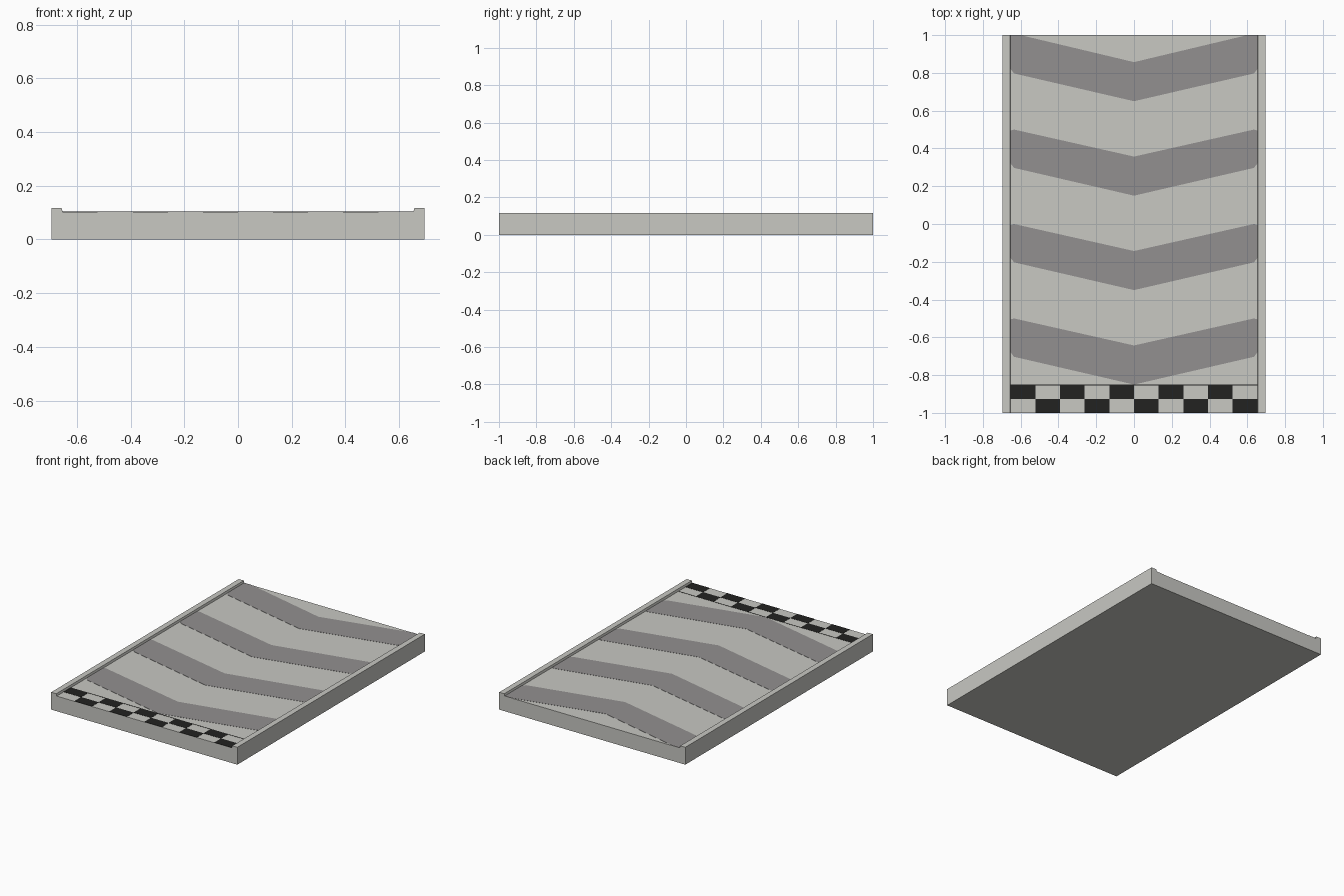
import bpy, bmesh

if "Cube" in bpy.data.objects:
    bpy.data.objects.remove(bpy.data.objects["Cube"])

FLOOR, PLATE = 0.102, 0.0012
W = 0.653          # half width of the track surface


def material(name, rgb):
    m = bpy.data.materials.new(name)
    m.diffuse_color = (*rgb, 1)
    m.use_nodes = True
    m.node_tree.nodes["Principled BSDF"].inputs["Base Color"].default_value = m.diffuse_color
    return m


light = material("light_grey", (0.58, 0.58, 0.545))
grey = material("mid_grey", (0.29, 0.28, 0.28))
black = material("black", (0.016, 0.016, 0.015))


def finish(bm, name, mat):
    bmesh.ops.recalc_face_normals(bm, faces=bm.faces)
    me = bpy.data.meshes.new(name)
    bm.to_mesh(me)
    bm.free()
    me.materials.append(mat)
    ob = bpy.data.objects.new(name, me)
    bpy.context.collection.objects.link(ob)
    return ob


def prism(bm, points, offset):
    face = bm.faces.new([bm.verts.new(p) for p in points])
    res = bmesh.ops.extrude_face_region(bm, geom=[face])
    verts = [g for g in res["geom"] if isinstance(g, bmesh.types.BMVert)]
    bmesh.ops.translate(bm, verts=verts, vec=offset)


def plate(bm, outline):
    prism(bm, [(x, y, FLOOR) for x, y in outline], (0, 0, PLATE))


# Track bed with raised side rails, one cross-section run along y
half = [(0.695, 0), (0.695, 0.117), (0.657, 0.117), (W, FLOOR)]
section = half + [(-x, z) for x, z in reversed(half)]
bm = bmesh.new()
prism(bm, [(x, -1, z) for x, z in section], (0, 2, 0))
finish(bm, "track_bed", light)

# Painted chevrons, ends slightly clipped at the rails
bm = bmesh.new()
for i in range(4):
    y = -0.85 + 0.5 * i
    right = [(0, y), (0.635, y + 0.147), (W, y + 0.17),
             (W, y + 0.345), (0.635, y + 0.35), (0, y + 0.207)]
    if i == 3:      # last chevron is cut off by the end of the track
        right[3:5] = [(W, 1), (0.6, 1)]
    left = [(-x, yy) for x, yy in reversed(right[1:-1])]
    plate(bm, right + left)
finish(bm, "chevron_stripes", grey)

# Chequered start line: two rows of alternating squares
bm = bmesh.new()
cw, rh = 2 * W / 10, 0.073
for row in range(2):
    for col in range(10):
        if (row + col) % 2:
            x, y = -W + col * cw, -1 + row * rh
            plate(bm, [(x, y), (x + cw, y), (x + cw, y + rh), (x, y + rh)])
finish(bm, "start_line_checks", black)

# Thin border along the start line
bm = bmesh.new()
y = -1 + 2 * rh
plate(bm, [(-W, y), (W, y), (W, y + 0.004), (-W, y + 0.004)])
finish(bm, "start_line_border", black)
